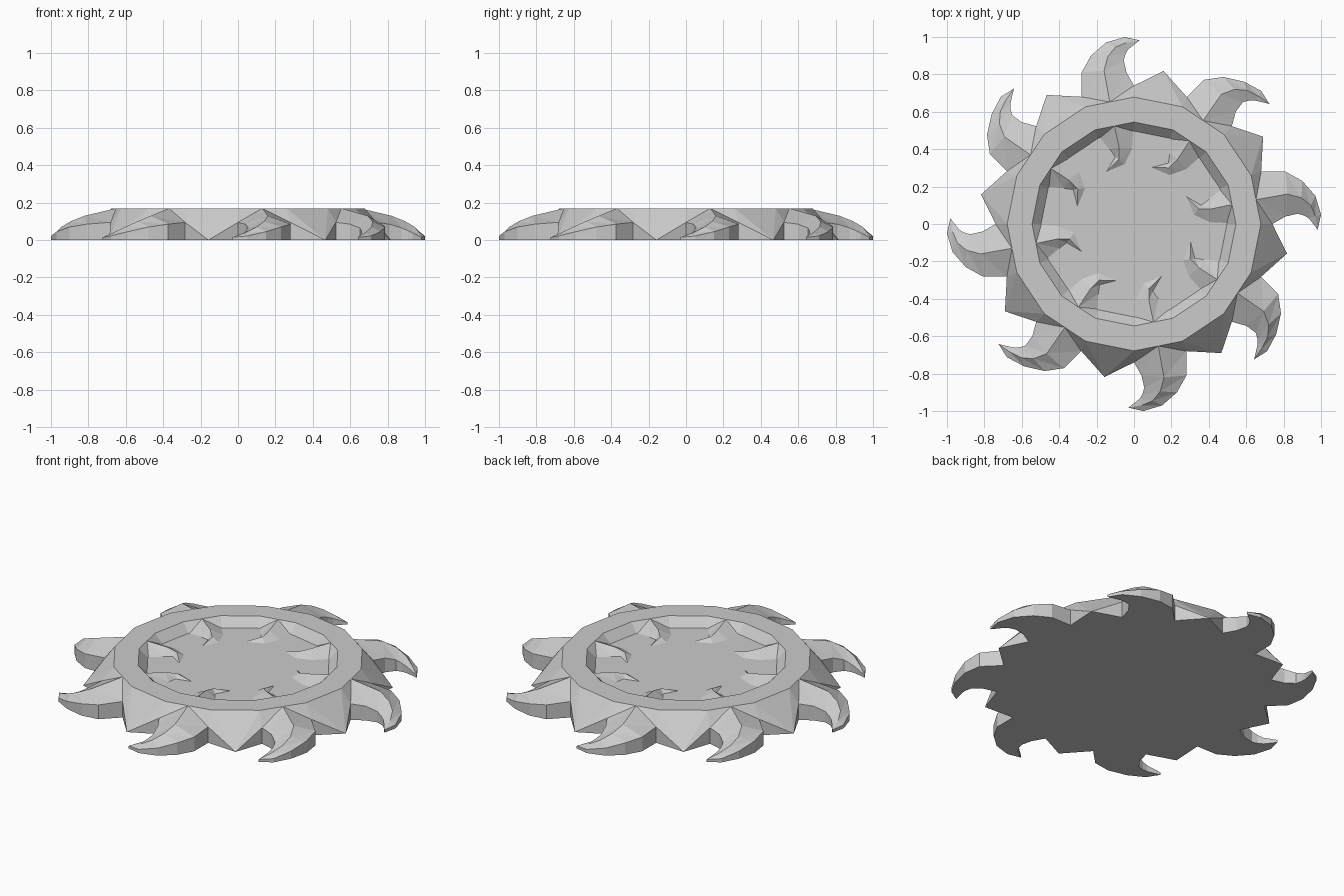
import bpy, bmesh, math
from mathutils import Vector, Matrix

if "Cube" in bpy.data.objects:
    bpy.data.objects.remove(bpy.data.objects["Cube"])

STEP = math.radians(45)
TOP, FLOOR = 0.17, 0.12
R_OUT, R_IN, R_FLOOR = 0.678, 0.545, 0.497

stone = bpy.data.materials.new("grey stone")
stone.diffuse_color = (0.6, 0.6, 0.6, 1)
stone.use_nodes = True
stone.node_tree.nodes["Principled BSDF"].inputs["Base Color"].default_value = stone.diffuse_color


def turn(k, p):
    """Place a local point in the k-th wedge, counted clockwise."""
    return Matrix.Rotation(-STEP * k, 3, 'Z') @ Vector(p)


def ring_point(r, deg, z):
    """Point on a ring; angle is clockwise from +y."""
    a = math.radians(deg)
    return (r * math.sin(a), r * math.cos(a), z)


def edge_mid(r, z):
    return ring_point(r * math.cos(math.radians(11.25)), -11.25, z)


def face(bm, pts):
    return bm.faces.new([bm.verts.new(p) for p in pts])


def strip(bm, a, b):
    """Quads between two point rows, split into flat triangles."""
    for i in range(len(a) - 1):
        face(bm, (a[i], b[i], b[i + 1]))
        face(bm, (a[i], b[i + 1], a[i + 1]))


def finish(bm, name):
    bmesh.ops.remove_doubles(bm, verts=bm.verts, dist=1e-4)
    bmesh.ops.dissolve_degenerate(bm, edges=bm.edges, dist=1e-5)
    bmesh.ops.recalc_face_normals(bm, faces=bm.faces)
    me = bpy.data.meshes.new(name)
    bm.to_mesh(me)
    bm.free()
    me.materials.append(stone)
    ob = bpy.data.objects.new(name, me)
    bpy.context.collection.objects.link(ob)
    return ob


# Curved flame ray: convex side, concave side and the ridge between them
CONVEX = [(-.28, .68, .095), (-.28, .81, .085), (-.23, .90, .07),
          (-.15, .97, .045), (-.05, 1.0, .022), (.03, .982, .015)]
CONCAVE = [(0, .74, .095), (-.04, .81, .085), (-.055, .875, .065),
           (-.045, .91, .05), (-.03, .935, .038), (.03, .982, .015)]
RIDGE = [edge_mid(R_OUT, TOP), (-.16, .82, .13), (-.14, .895, .1),
         (-.10, .945, .07), (-.04, .97, .04), (.03, .982, .015)]
SPIKE = (.158, .818, 0)


def ray_row(k, row):
    """Diagonal rays hook slightly further round than the straight ones."""
    out = []
    for x, y, z in row:
        t = max(0, min(1, (y - .85) / .12)) * (k % 2)
        out.append(turn(k, (x + .028 * t, y - .016 * t, z)))
    return out


# Sun body: rays, spikes, flat rim, sunken dish and flat base
bm = bmesh.new()
outline = []
for k in range(8):
    convex, concave, ridge = (ray_row(k, r) for r in (CONVEX, CONCAVE, RIDGE))
    strip(bm, convex, ridge)
    strip(bm, ridge, concave)
    # Pointed spike between this ray and the next
    nxt = ray_row(k + 1, CONVEX)[0]
    s = turn(k, SPIKE)
    m0, m1 = ridge[0], turn(k + 1, RIDGE[0])
    r0, r1 = (turn(k, ring_point(R_OUT, d, TOP)) for d in (0, 22.5))
    v0 = concave[0]
    for tri in ((m0, v0, r0), (r0, v0, s), (r0, s, r1),
                (r1, s, nxt), (r1, nxt, m1)):
        face(bm, tri)
    outline += convex + concave[-2::-1] + [s]

    # Rim and sloping dish wall
    def row(r, z):
        return [turn(k, edge_mid(r, z)), turn(k, ring_point(r, 0, z)),
                turn(k, ring_point(r, 22.5, z)), turn(k + 1, edge_mid(r, z))]
    outer, inner, low = row(R_OUT, TOP), row(R_IN, TOP), row(R_FLOOR, FLOOR)
    for a, b in ((outer, inner), (inner, low)):
        for i in range(3):
            face(bm, (a[i], a[i + 1], b[i + 1], b[i]))
base = [Vector((p.x, p.y, 0)) for p in outline]
n = len(base)
for i in range(n):
    j = (i + 1) % n
    quad = []
    for p in (outline[i], outline[j], base[j], base[i]):
        if all((p - q).length > 1e-4 for q in quad):
            quad.append(p)
    face(bm, quad)
face(bm, base)
floor = []
for k in range(8):
    floor += [turn(k, edge_mid(R_FLOOR, FLOOR)),
              turn(k, ring_point(R_FLOOR, 0, FLOOR)),
              turn(k, ring_point(R_FLOOR, 22.5, FLOOR))]
face(bm, floor)
finish(bm, "sun_body")

# Small hooked rays reaching from the rim into the dish
IN_CONVEX = [(-.005, .50, FLOOR), (-.01, .405, FLOOR),
             (-.05, .32, FLOOR), (-.147, .28, FLOOR)]
IN_CONCAVE = [(-.185, .465, FLOOR), (-.13, .40, FLOOR),
              (-.10, .36, FLOOR), (-.147, .28, FLOOR)]
IN_RIDGE = [edge_mid(R_IN, TOP), (-.08, .41, .155),
            (-.08, .345, .142), (-.147, .28, FLOOR)]
bm = bmesh.new()
for k in range(8):
    convex, concave, ridge = ([turn(k, p) for p in r]
                              for r in (IN_CONVEX, IN_CONCAVE, IN_RIDGE))
    for a, b in ((convex, ridge), (ridge, concave)):
        strip(bm, a[:3], b[:3])
        face(bm, (a[2], b[2], a[3]))
    face(bm, (convex[0], ridge[0], concave[0]))
    face(bm, convex + concave[2::-1])
finish(bm, "inner_rays")
